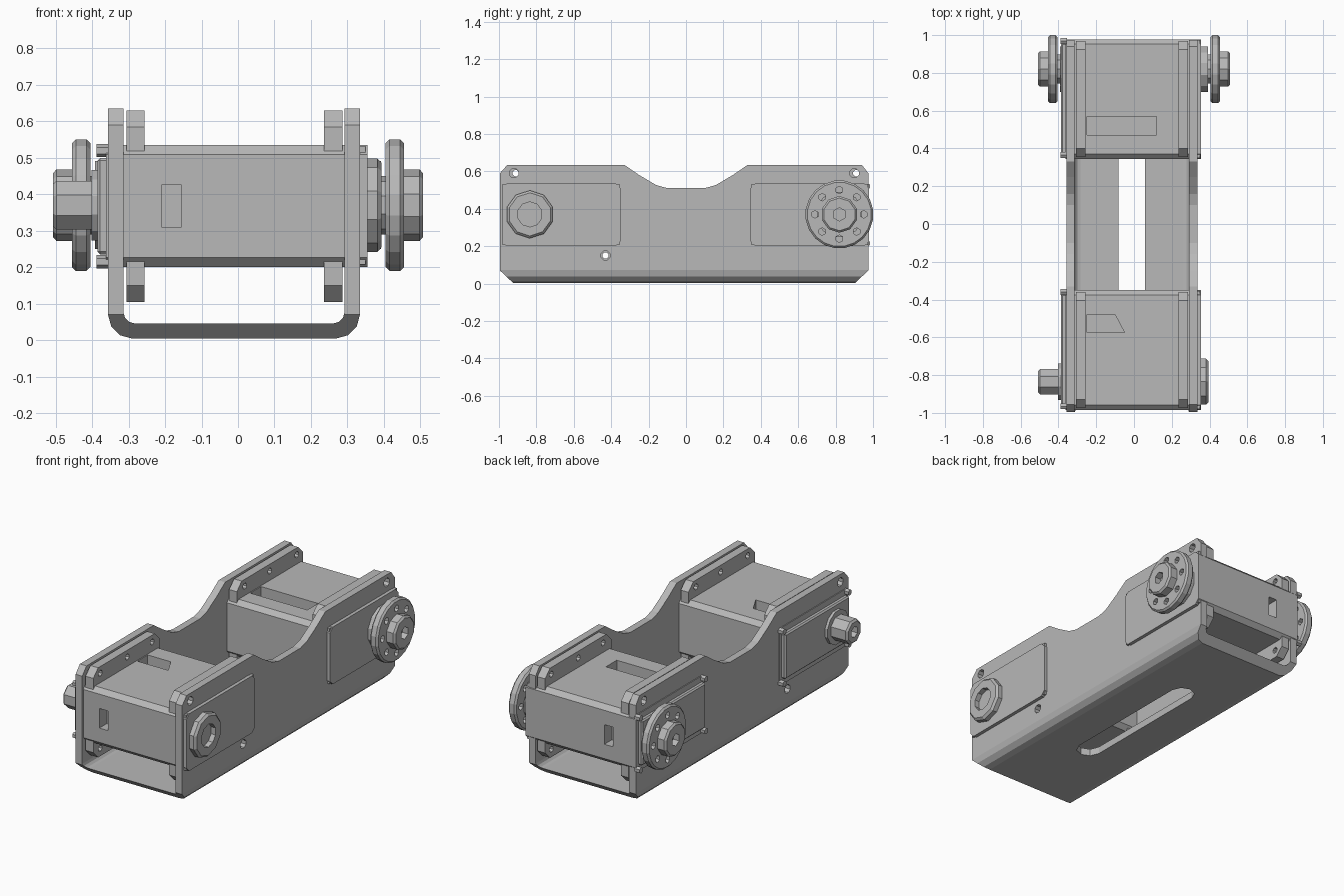
import bpy, bmesh, math
from mathutils import Vector

cube = bpy.data.objects.get("Cube")
if cube:
    bpy.data.objects.remove(cube, do_unlink=True)

grey = bpy.data.materials.new("plain grey")
grey.use_nodes = True
grey.diffuse_color = (0.48, 0.48, 0.48, 1)
grey.node_tree.nodes["Principled BSDF"].inputs["Base Color"].default_value = (0.48, 0.48, 0.48, 1)


def prism(name, pts, axis, a, b):
    """Extrude a 2D outline along an axis from a to b."""
    def place(p, t):
        u, v = p
        return {"x": (t, u, v), "y": (u, t, v), "z": (u, v, t)}[axis]
    bm = bmesh.new()
    low = [bm.verts.new(place(p, a)) for p in pts]
    high = [bm.verts.new(place(p, b)) for p in pts]
    bm.faces.new(low)
    bm.faces.new(high)
    n = len(pts)
    for i in range(n):
        j = (i + 1) % n
        bm.faces.new((low[i], low[j], high[j], high[i]))
    bmesh.ops.recalc_face_normals(bm, faces=bm.faces)
    mesh = bpy.data.meshes.new(name)
    bm.to_mesh(mesh)
    bm.free()
    mesh.materials.append(grey)
    obj = bpy.data.objects.new(name, mesh)
    bpy.context.collection.objects.link(obj)
    return obj


def ring(u, v, r, n):
    return [(u + r * math.cos(math.tau * (i + 0.5) / n),
             v + r * math.sin(math.tau * (i + 0.5) / n)) for i in range(n)]


def rect(u0, u1, v0, v1, c=0.0):
    """Rectangle with corners cut by c."""
    if not c:
        return [(u0, v0), (u1, v0), (u1, v1), (u0, v1)]
    return [(u0 + c, v0), (u1 - c, v0), (u1, v0 + c), (u1, v1 - c),
            (u1 - c, v1), (u0 + c, v1), (u0, v1 - c), (u0, v0 + c)]


def chamfer(obj, width):
    m = obj.modifiers.new("chamfer", "BEVEL")
    m.width = width
    m.segments = 1
    m.limit_method = "ANGLE"
    m.angle_limit = math.radians(50)
    bake(obj)


def bake(obj):
    dg = bpy.context.evaluated_depsgraph_get()
    mesh = bpy.data.meshes.new_from_object(obj.evaluated_get(dg))
    obj.modifiers.clear()
    obj.data = mesh


def carve(obj, cutters, op="DIFFERENCE"):
    for c in cutters:
        m = obj.modifiers.new("cut", "BOOLEAN")
        m.operation = op
        m.solver = "EXACT"
        m.object = c
    bpy.context.view_layer.update()
    bake(obj)
    for c in cutters:
        bpy.data.objects.remove(c, do_unlink=True)


# U-shaped channel: bent section trimmed by its side outline
MID = -0.011


def bend(w, bottom, r):
    arc = [(w - r + r * math.cos(t), bottom + r - r * math.sin(t))
           for t in (math.pi / 6 * k for k in range(4))]
    return [(w, 0.7)] + arc


def mirrored(half):
    return half + [(-x, z) for x, z in reversed(half)]


outer = mirrored(bend(0.346, 0.004, 0.068))
inner = mirrored(bend(0.303, 0.046, 0.03))
section = [(x + MID, z) for x, z in outer + inner[::-1]]
channel = prism("channel", section, "y", -1.1, 1.1)
notch = [(0.33, 0.635), (0.25, 0.58), (0.16, 0.527), (0.1, 0.51)]
side = [(-0.91, -0.01), (0.89, -0.01), (0.975, 0.07), (0.975, 0.59), (0.94, 0.635)]
side += notch + [(-y, z) for y, z in reversed(notch)]
side += [(-0.955, 0.635), (-0.995, 0.59), (-0.995, 0.07)]
carve(channel, [prism("trim", side, "x", -0.6, 0.6)], "INTERSECT")

# Floor slot and wall holes
slot = [(MID + 0.07 * math.cos(t), s * 0.4 + 0.07 * math.sin(t))
        for s, start in ((1, 0), (-1, math.pi))
        for t in (start + math.pi / 4 * k for k in range(5))]
cuts = [prism("slot_cut", slot, "z", -0.2, 0.15)]
for y, z in ((-0.92, 0.59), (0.9, 0.59), (-0.43, 0.15)):
    cuts.append(prism("hole_cut", ring(y, z, 0.026, 8), "x", -0.6, 0.6))
carve(channel, cuts)

# Two servos, one at each end
for end, y0, y1 in (("front", -0.985, -0.35), ("rear", 0.345, 0.978)):
    sign = -1 if end == "front" else 1
    body = prism(end + "_servo_body", rect(y0, y1, 0.2, 0.535, 0.026), "x", -0.362, 0.355)
    tip = y0 if sign < 0 else y1
    if sign < 0:
        top_slot = [(-0.25, -0.575), (-0.05, -0.575), (-0.1, -0.48), (-0.25, -0.48)]
    else:
        top_slot = rect(-0.25, 0.12, 0.47, 0.57)
    carve(body, [
        prism("window_cut", rect(-0.21, -0.155, 0.31, 0.425), "y", tip - 0.07, tip + 0.07),
        prism("top_cut", top_slot, "z", 0.46, 0.6)])

    # Side covers
    prism(end + "_side_panel", rect(y0 + 0.005, y1 - 0.005, 0.207, 0.533), "x", 0.33, 0.35)
    plate = prism(end + "_cover", rect(y0 + 0.02, y1 - 0.02, 0.235, 0.5), "x", -0.386, -0.35)
    chamfer(plate, 0.008)
    for y in (y0 + 0.02, y1 - 0.01):
        for z in (0.215, 0.52):
            prism(end + "_cover_screw", ring(y, z, 0.018, 6), "x", -0.388, -0.355)

    # Mounting ears inside the walls
    for x0, label in ((-0.306, "right"), (0.236, "left")):
        ear = prism(f"{end}_{label}_ear", rect(y0 + 0.01, y1 - 0.01, 0.105, 0.63, 0.045),
                    "x", x0, x0 + 0.05)
        holes = []
        for y in (sign * 0.91, sign * 0.66, sign * 0.43):
            for z in (0.15, 0.59):
                holes.append(prism("ear_cut", ring(y, z, 0.018, 8), "x", x0 - 0.05, x0 + 0.1))
        carve(ear, holes)


def horn(name, direction, y):
    """Output disc with a ring of holes and a recessed hub."""
    def span(a, b):
        return direction * a, direction * b
    disc = prism(name + "_disc", ring(y, 0.37, 0.182, 20), "x", *span(0.405, 0.455))
    chamfer(disc, 0.01)
    carve(disc, [prism("disc_cut", ring(y + 0.13 * math.cos(k * math.pi / 4),
                                        0.37 + 0.13 * math.sin(k * math.pi / 4), 0.02, 6),
                       "x", *span(0.38, 0.48)) for k in range(8)])
    hub = prism(name + "_hub", ring(y, 0.37, 0.098, 10), "x", *span(0.44, 0.508))
    chamfer(hub, 0.01)
    carve(hub, [prism("hub_cut", ring(y, 0.37, 0.036, 6), "x", *span(0.47, 0.6))])
    prism(name + "_collar", ring(y, 0.37, 0.125, 12), "x", *span(0.35, 0.392))
    prism(name + "_shaft", ring(y, 0.37, 0.08, 10), "x", *span(0.38, 0.41))


horn("rear_left", 1, 0.82)
horn("rear_right", -1, 0.82)

# Idler boss on the front left
boss = prism("front_idler_boss", ring(-0.835, 0.37, 0.128, 10), "x", 0.34, 0.394)
chamfer(boss, 0.012)
carve(boss, [prism("boss_cut", ring(-0.835, 0.37, 0.067, 10), "x", 0.365, 0.5)])

# Bare output shaft on the front right
prism("front_shaft_collar", ring(-0.835, 0.37, 0.1, 12), "x", -0.402, -0.36)
shaft = prism("front_output_shaft", ring(-0.835, 0.37, 0.072, 8), "x", -0.508, -0.39)
chamfer(shaft, 0.01)
carve(shaft, [prism("shaft_cut", ring(-0.835, 0.37, 0.032, 6), "x", -0.6, -0.46)])
